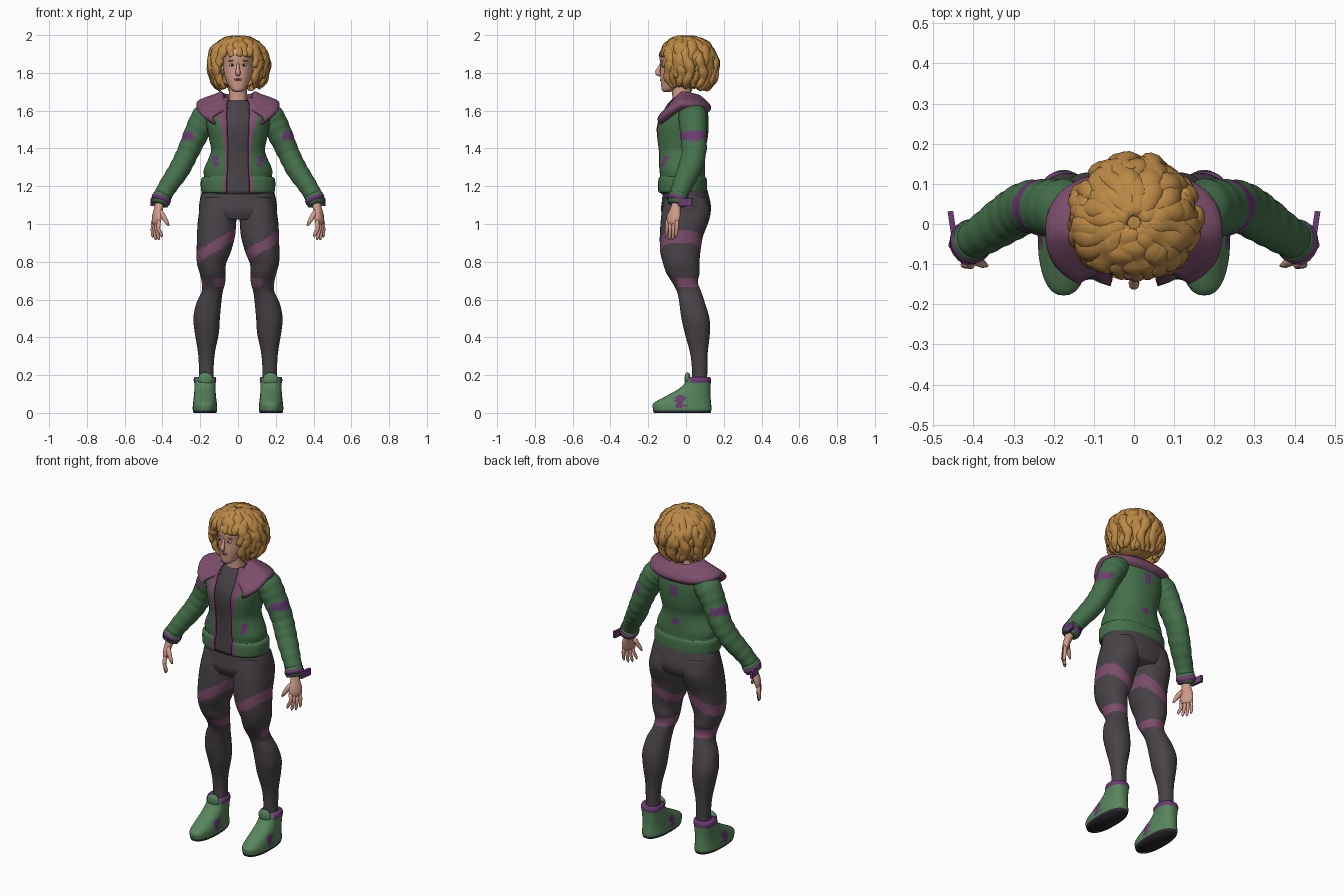
import bpy, bmesh, math, random
from mathutils import Vector, Matrix

random.seed(4)
if "Cube" in bpy.data.objects:
    bpy.data.objects.remove(bpy.data.objects["Cube"])


def colour(name, r, g, b):
    m = bpy.data.materials.new(name)
    m.use_nodes = True
    m.diffuse_color = (r, g, b, 1)
    m.node_tree.nodes["Principled BSDF"].inputs["Base Color"].default_value = (r, g, b, 1)
    return m


GREEN = colour("jacket green", .06, .165, .07)
SHOE = colour("shoe green", .095, .235, .105)
DARK = colour("charcoal cloth", .066, .055, .064)
PINK = colour("dusty pink", .2, .073, .145)
PURPLE = colour("purple", .155, .045, .18)
HAIR = colour("golden hair", .5, .25, .06)
SKIN = colour("skin", .65, .34, .255)
LIPS = colour("lips", .4, .13, .12)
SOLE = colour("near black", .025, .022, .028)
WHITE = colour("eye white", .7, .66, .62)


def finish(name, bm, mat, rule=None):
    """Turn a bmesh into a smooth object; rule(face) may return another material."""
    bmesh.ops.recalc_face_normals(bm, faces=bm.faces)
    me = bpy.data.meshes.new(name)
    mats = [mat]
    for f in bm.faces:
        f.smooth = True
        m = rule(f) if rule else None
        if m:
            if m not in mats:
                mats.append(m)
            f.material_index = mats.index(m)
    bm.to_mesh(me)
    bm.free()
    for m in mats:
        me.materials.append(m)
    ob = bpy.data.objects.new(name, me)
    bpy.context.collection.objects.link(ob)
    return ob


def loft(name, tubes, mat, rule=None, closed=True):
    """Skin each list of rings; closed rings get end caps."""
    bm = bmesh.new()
    for rings in tubes:
        rows = [[bm.verts.new(p) for p in r] for r in rings]
        n = len(rows[0])
        for a, b in zip(rows, rows[1:]):
            for i in range(n if closed else n - 1):
                j = (i + 1) % n
                bm.faces.new((a[i], a[j], b[j], b[i]))
        if closed:
            bm.faces.new(rows[0])
            bm.faces.new(rows[-1])
    return finish(name, bm, mat, rule)


def spline(pts, k=5):
    """Catmull-Rom through tuples of any length."""
    out = []
    for i in range(len(pts) - 1):
        quad = (pts[max(i - 1, 0)], pts[i], pts[i + 1], pts[min(i + 2, len(pts) - 1)])
        for s in range(k):
            t = s / k
            out.append(tuple(b + .5 * t * (c - a + t * (2 * a - 5 * b + 4 * c - d + t * (3 * (b - c) + d - a)))
                             for a, b, c, d in zip(*quad)))
    return out + [pts[-1]]


def power(v, e):
    return math.copysign(abs(v) ** (2 / e), v)


def ring(cx, cy, z, rx, ry, e=2.2, angles=None, n=40):
    """Horizontal rounded ring; angle zero faces the front."""
    angles = angles or [math.tau * i / n for i in range(n)]
    return [(cx + rx * power(math.sin(t), e), cy - ry * power(math.cos(t), e), z) for t in angles]


def tube(path, ref=(0, 1, 0), n=20):
    """Rings square to a path of (x, y, z, radius along ref, other radius)."""
    rings = []
    for i, p in enumerate(path):
        a, b = path[max(i - 1, 0)], path[min(i + 1, len(path) - 1)]
        t = (Vector(b[:3]) - Vector(a[:3])).normalized()
        u = Vector(ref)
        u = (u - t * u.dot(t)).normalized()
        v = t.cross(u)
        rings.append([Vector(p[:3]) + u * p[3] * math.cos(q) + v * p[4] * math.sin(q)
                      for q in (math.tau * j / n for j in range(n))])
    return rings


def ball(name, c, r, mat, cut=None, rot=0):
    bm = bmesh.new()
    m = Matrix.Translation(c) @ Matrix.Rotation(rot, 4, 'Y') @ Matrix.Diagonal((*r, 1))
    bmesh.ops.create_icosphere(bm, subdivisions=4 if cut else 3, radius=1, matrix=m)
    if cut:
        gone = [f for f in bm.faces if cut(f.calc_center_median())]
        bmesh.ops.delete(bm, geom=gone, context='FACES')
    return finish(name, bm, mat)


# Hips and shirt
hips = [(0, -.01, 1.26, .15, .1), (0, -.005, 1.19, .185, .115), (0, 0, 1.12, .203, .128),
        (0, 0, 1.07, .206, .132), (0, 0, 1.025, .19, .115)]
loft("hips", [[ring(*s) for s in spline(hips)]], DARK)
shirt = [(0, -.02, 1.16, .165, .112), (0, -.025, 1.3, .145, .102), (0, -.025, 1.38, .12, .104),
         (0, -.022, 1.45, .13, .116), (0, -.02, 1.52, .14, .118), (0, -.012, 1.58, .14, .104),
         (0, -.016, 1.625, .095, .078), (0, -.022, 1.655, .057, .056)]
loft("shirt", [[ring(*s) for s in spline(shirt)]], DARK)

# Jacket: z, centre y, half width, half depth, opening, lapel edge
jacket = [(1.17, -.02, .182, .12, .06, .078), (1.18, -.02, .19, .126, .06, .078),
          (1.235, -.02, .19, .124, .06, .078), (1.25, -.02, .174, .115, .058, .07),
          (1.29, -.022, .174, .117, .055, .066), (1.38, -.025, .138, .119, .055, .066),
          (1.45, -.022, .147, .13, .056, .075), (1.52, -.02, .16, .134, .058, .09),
          (1.58, -.008, .165, .119, .06, .11), (1.63, 0, .15, .1, .06, .1), (1.665, .01, .1, .08, .05, .08)]
rows = []
for z, cy, rx, ry, w0, w1 in spline(jacket):
    t0, t1 = (math.asin((w / rx) ** 1.15) for w in (w0, w1))
    mid = [t1 + (math.tau - 2 * t1) * i / 50 for i in range(51)]
    rows.append(ring(0, cy, z, rx, ry, 2.3, [t0] + mid + [math.tau - t0]))
edge = {round(r[k][0], 5) for r in rows for k in (0, -1)}


def jacket_rule(f):
    c = f.calc_center_median()
    if any(round(v.co.x, 5) in edge and v.is_boundary for v in f.verts) and c.y < 0 and abs(c.x) < .1:
        return PINK
    if c.y < 0 and abs(abs(c.x) - .115) < .012 and 1.31 < c.z < 1.36:
        return PURPLE
    if c.y > 0 and abs(c.x) < .013 and (1.5 < c.z < 1.57 or 1.33 < c.z < 1.37):
        return PURPLE


ob = loft("jacket", [rows], GREEN, jacket_rule, closed=False)
mod = ob.modifiers.new("thickness", 'SOLIDIFY')
mod.thickness, mod.offset = .012, 0

# Wide folded collar
collar = [(1.63, .07, .07), (1.695, .085, .085), (1.685, .12, .105),
          (1.655, .2, .138), (1.632, .214, .147), (1.612, .19, .13)]
angles = [.6 + (math.tau - 1.2) * i / 48 for i in range(49)]
rows = []
for z, rx, ry in spline(collar, 4):
    r = ring(0, -.02, z, rx, ry, 2.4, angles)
    rows.append([(x, y, h - .1 * max(0, math.cos(t)) - .02 * max(0, -math.cos(t)))
                 for (x, y, h), t in zip(r, angles)])
ob = loft("collar", [rows], PINK, closed=False)
mod = ob.modifiers.new("thickness", 'SOLIDIFY')
mod.thickness, mod.offset = .012, 0

# Limbs, shoes and hands for both sides
leg = [(.1, 0, 1.14, .09, .113), (.107, 0, 1.06, .099, .129), (.112, -.01, 1, .102, .125),
       (.117, -.025, .93, .1, .114), (.129, -.03, .85, .09, .106), (.14, -.025, .79, .077, .096),
       (.135, -.016, .74, .068, .088), (.13, -.005, .69, .062, .068), (.137, .017, .64, .056, .064),
       (.155, .033, .58, .066, .068), (.166, .05, .5, .07, .074), (.165, .06, .42, .063, .066),
       (.167, .068, .32, .045, .047), (.168, .072, .24, .039, .041), (.168, .072, .15, .04, .04)]
shoe = [(-.02, 0, .06, .15), (-.02, .02, .065, .155), (-.02, .05, .063, .153), (.008, .085, .059, .122),
        (.044, .125, .056, .086), (.061, .155, .056, .07), (.066, .175, .06, .066), (.067, .19, .056, .06)]
arm = [(.1, .03, 1.6, .055, .055), (.165, .035, 1.572, .075, .072), (.215, .04, 1.49, .071, .066),
       (.265, .042, 1.38, .065, .058), (.31, .018, 1.29, .062, .056), (.37, -.022, 1.2, .053, .05),
       (.408, -.045, 1.135, .046, .046)]

for s, side in ((1, "left"), (-1, "right")):
    def leg_rule(f):
        c = f.calc_center_median()
        if abs(c.z - .88 - .6 * (c.x - s * .125)) < .032:
            return PINK
        if abs(c.z - .69) < .022 and not (c.y < -.045 and abs(c.x) > .125):
            return PINK

    def shoe_rule(f):
        c = f.calc_center_median()
        if c.z < .012:
            return SOLE
        if .16 < c.z and c.y > .02 or (-.055 < c.y < -.005 and .03 < c.z < .1):
            return PURPLE

    def arm_rule(f):
        c = f.calc_center_median()
        if 1.445 < c.z < 1.49 and abs(c.x) > .235:
            return PURPLE

    def flip(path):
        return [(s * p[0], *p[1:]) for p in path]

    loft(side + "_leg", [[ring(*p) for p in flip(spline(leg, 8))]], DARK, leg_rule)
    loft(side + "_shoe", [[ring(s * .175, cy, z, rx, ry, 2.4) for cy, z, rx, ry in spline(shoe, 4)]], SHOE, shoe_rule)
    ball(side + "_shoe_tongue", (s * .172, .008, .178), (.04, .016, .037), SHOE)

    # Sleeve with soft cloth folds
    sleeve = [(x, y, z, a * f, b * f) for i, (x, y, z, a, b) in enumerate(spline(arm, 9))
              for f in (1 + .022 * math.sin(i * 1.3),)]
    loft(side + "_sleeve", [tube(flip(sleeve), n=32)], GREEN, arm_rule)
    cuff = [(.397, -.038, 1.155, .04, .04), (.399, -.039, 1.152, .053, .05), (.416, -.05, 1.105, .05, .046),
            (.417, -.051, 1.102, .03, .03)]
    loft(side + "_cuff", [tube(flip(cuff), n=28)], GREEN)
    band = [(.403, -.042, 1.14, .045, .045), (.404, -.043, 1.138, .056, .053),
            (.411, -.047, 1.118, .055, .051), (.412, -.048, 1.116, .045, .045)]
    loft(side + "_wrist_band", [tube(flip(band), n=28)], PURPLE)
    bm = bmesh.new()
    m = (Matrix.Translation((s * .452, -.005, 1.115)) @ Matrix.Rotation(-s * .15, 4, 'Z')
         @ Matrix.Diagonal((.014, .075, .04, 1)))
    bmesh.ops.create_cube(bm, size=1, matrix=m)
    plate = finish(side + "_wrist_plate", bm, PURPLE)
    for p in plate.data.polygons:
        p.use_smooth = False

    # Palm, four fingers and thumb
    across = Vector((-s * .5, -.85, 0))
    palm = [(.41, -.047, 1.13, .027, .025), (.42, -.055, 1.085, .027, .022), (.428, -.063, 1.05, .037, .02),
            (.432, -.07, 1.015, .038, .017), (.433, -.073, .995, .03, .01)]
    parts = [tube(flip(spline(palm, 3)), across)]
    for i in range(4):
        o = (i - 1.5) * .02
        x, y = .433 - .5 * o, -.073 - .85 * o
        tip = .93 - .014 * (i in (1, 2))
        parts.append(tube(flip([(x, y, 1.02, .01, .011), (x + .004, y - .002, .975, .0095, .0105),
                                (x - .004 - .3 * o, y - .006, tip + .012, .008, .009),
                                (x - .006 - .3 * o, y - .007, tip, .003, .004)]), across, 10))
    parts.append(tube(flip([(.42, -.07, 1.075, .012, .014), (.398, -.09, 1.045, .013, .015),
                            (.377, -.1, 1.01, .01, .011), (.367, -.104, .99, .004, .005)]), n=10))
    loft(side + "_hand", parts, SKIN)

    # Eye, brow and ear
    ball(side + "_eye", (s * .032, -.128, 1.842), (.015, .006, .0075), WHITE)
    ball(side + "_iris", (s * .031, -.1325, 1.842), (.0065, .003, .0065), SOLE)
    ball(side + "_brow", (s * .034, -.131, 1.864), (.02, .005, .0035), HAIR, rot=s * .12)
    ball(side + "_ear", (s * .08, -.02, 1.825), (.012, .022, .032), SKIN)

# Neck, head and face
neck = [(0, -.02, 1.6, .06, .055), (0, -.022, 1.66, .048, .05), (0, -.025, 1.76, .047, .052)]
loft("neck", [[ring(*p) for p in spline(neck)]], SKIN)
head = [(0, -.1, 1.7, .018, .02), (0, -.088, 1.712, .036, .041), (0, -.065, 1.74, .055, .067),
        (0, -.045, 1.775, .069, .09), (0, -.035, 1.81, .076, .1), (0, -.028, 1.845, .078, .108),
        (0, -.025, 1.89, .079, .115), (0, -.025, 1.93, .068, .1), (0, -.025, 1.96, .04, .06)]
loft("head", [[ring(*p) for p in spline(head)]], SKIN)
nose = [(0, -.132, 1.852, .006, .006), (0, -.142, 1.825, .009, .009), (0, -.15, 1.805, .013, .014),
        (0, -.142, 1.793, .012, .013), (0, -.13, 1.788, .004, .004)]
loft("nose", [tube(spline(nose, 3), (1, 0, 0), 14)], SKIN)
ball("upper_lip", (0, -.13, 1.767), (.021, .007, .0045), LIPS)
ball("lower_lip", (0, -.129, 1.76), (.017, .008, .005), LIPS)

# Hair: a cap with the face left open, covered in curly locks
ball("hair_cap", (0, .002, 1.85), (.142, .145, .135), HAIR,
     lambda c: c.y < -.05 and c.z < 1.9 and abs(c.x) < .088)


def lock(th, start, end, size, reach):
    path, phase = [], random.uniform(0, 6)
    steps = 16
    for i in range(steps + 1):
        f = i / steps
        phi = math.radians(start + (end - start) * f)
        a = th + .09 * math.sin(phi * 5 + phase)
        low = phi > math.pi / 2
        r = reach * math.sin(phi) ** (.4 if low else 1)
        z = 1.85 + (.152 if low else .134) * math.cos(phi)
        w = size * (.35 + .65 * math.sin(math.pi * min(1, .15 + .8 * f))) * (1 + .16 * math.sin(f * 19 + phase))
        path.append((r * math.sin(a), .004 - r * math.cos(a), z, w, w * .7))
    return tube(path, (math.cos(th), math.sin(th), 0), 10)


locks = []
for i in range(26):
    th = math.tau * (i + random.uniform(-.3, .3)) / 26
    front = abs(math.remainder(th, math.tau))
    end = 74 if front < .62 else 98 if front < .85 else random.uniform(100, 125)
    locks.append(lock(th, 6, end, .031, .143 + random.uniform(0, .008)))
for i in range(30):
    th = .85 + (math.tau - 1.7) * (i + random.uniform(-.3, .3)) / 29
    locks.append(lock(th, random.uniform(35, 65), random.uniform(140, 160), .026, .145 + random.uniform(-.008, .015)))
loft("hair_locks", locks, HAIR)
